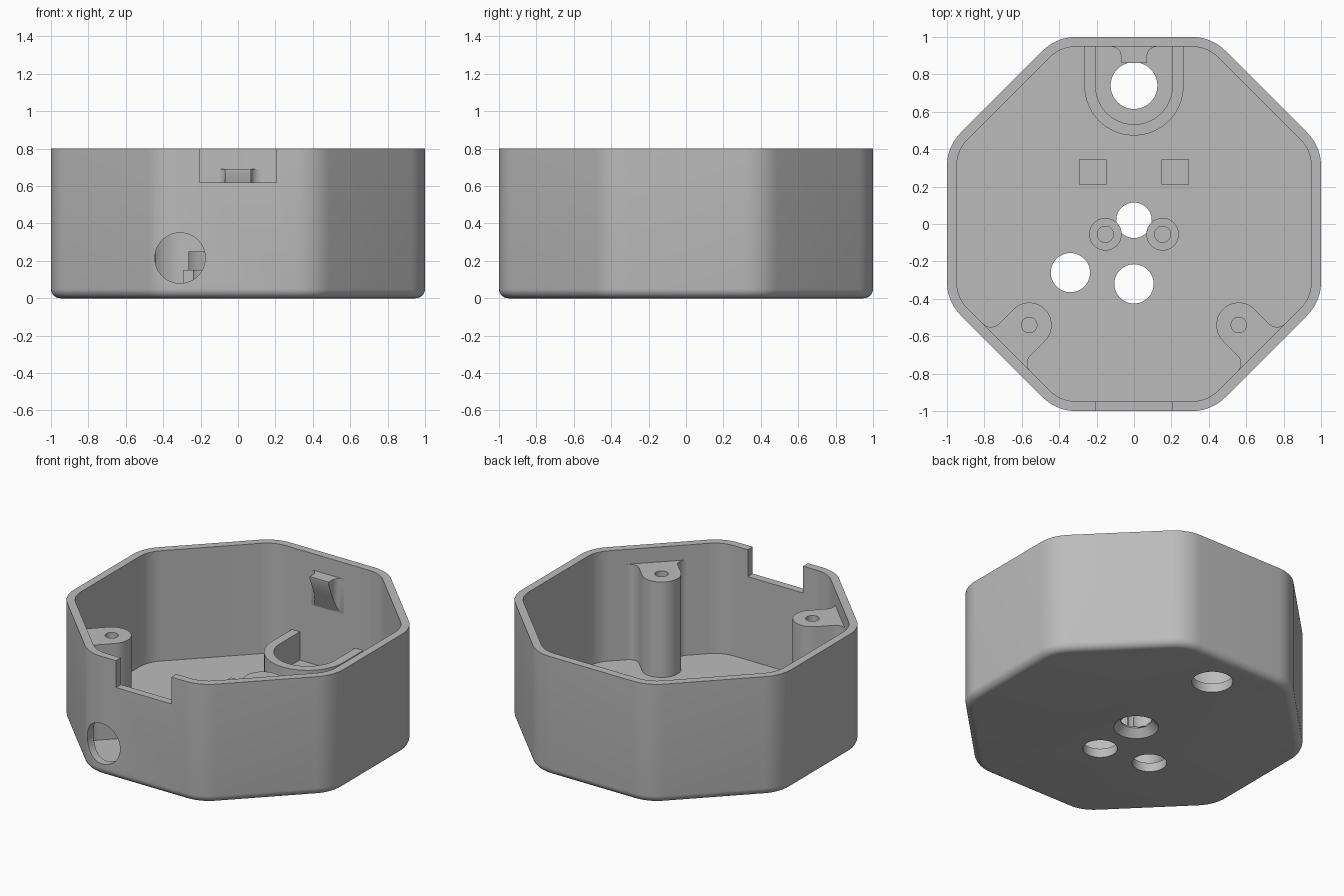
import bpy, bmesh
from math import sin, cos, pi, radians
from mathutils import Matrix, Vector

cube = bpy.data.objects.get("Cube")
if cube:
    bpy.data.objects.remove(cube, do_unlink=True)

grey = bpy.data.materials.new("plain grey")
grey.use_nodes = True
grey.diffuse_color = (0.5, 0.5, 0.5, 1)
grey.node_tree.nodes["Principled BSDF"].inputs["Base Color"].default_value = (0.5, 0.5, 0.5, 1)

HEIGHT, FLOOR, WALL = 0.8, 0.06, 0.052
INNER = 1 - WALL


def arc(cx, cy, r, a0, a1, n=12):
    steps = [radians(a0 + (a1 - a0) * i / n) for i in range(n + 1)]
    return [(cx + r * cos(a), cy + r * sin(a)) for a in steps]


def octagon(apothem, r):
    """Regular octagon outline with rounded corners."""
    pts = []
    for i in range(8):
        a = radians(45 * i + 22.5)
        d = (apothem - r) / cos(pi / 8)
        pts += arc(d * cos(a), d * sin(a), r, 45 * i, 45 * i + 45, 8)
    return pts


def loft(name, rings):
    """Skin a stack of (outline, z) rings and cap both ends."""
    bm = bmesh.new()
    loops = [[bm.verts.new((x, y, z)) for x, y in pts] for pts, z in rings]
    n = len(loops[0])
    for low, high in zip(loops, loops[1:]):
        for i in range(n):
            j = (i + 1) % n
            bm.faces.new((low[i], low[j], high[j], high[i]))
    bm.faces.new(loops[0][::-1])
    bm.faces.new(loops[-1])
    bmesh.ops.recalc_face_normals(bm, faces=bm.faces[:])
    mesh = bpy.data.meshes.new(name)
    bm.to_mesh(mesh)
    bm.free()
    mesh.materials.append(grey)
    obj = bpy.data.objects.new(name, mesh)
    bpy.context.collection.objects.link(obj)
    return obj


def prism(name, pts, z0, z1):
    return loft(name, [(pts, z0), (pts, z1)])


def disc(x, y, r):
    return arc(x, y, r, 0, 360, 48)[:-1]


def rect(x0, x1, y0, y1):
    return [(x0, y0), (x1, y0), (x1, y1), (x0, y1)]


def cut(obj, cutter):
    """Subtract a cutter, then discard it."""
    cutter.hide_render = True
    mod = obj.modifiers.new("cut", 'BOOLEAN')
    mod.operation, mod.solver, mod.object = 'DIFFERENCE', 'EXACT', cutter
    bpy.context.view_layer.objects.active = obj
    bpy.ops.object.modifier_apply(modifier=mod.name)
    bpy.data.objects.remove(cutter, do_unlink=True)


parts = []

# Open box: rounded bottom edge, outer wall, rim, inner wall, floor
FILLET = 0.05
rings = []
for k in range(7):
    a = k / 6 * pi / 2
    inset = FILLET * (1 - sin(a))
    rings.append((octagon(1 - inset, 0.25 - inset), FILLET * (1 - cos(a))))
inside = octagon(INNER, 0.2)
rings += [(octagon(1, 0.25), HEIGHT), (inside, HEIGHT), (inside, FLOOR)]
box = loft("box_shell", rings)
parts.append(box)

# Floor holes, the middle one countersunk from below
for x, y, r in [(0, 0.74, 0.125), (-0.34, -0.26, 0.105), (0, -0.32, 0.105)]:
    cut(box, prism("hole_cutter", disc(x, y, r), -0.1, 0.2))
cut(box, loft("countersink_cutter", [(disc(0, 0.02, 0.145), -0.01), (disc(0, 0.02, 0.095), 0.05),
                                     (disc(0, 0.02, 0.095), 0.2)]))

# Front notch and round cable hole
cut(box, prism("notch_cutter", rect(-0.205, 0.205, -1.1, -0.85), 0.62, 1))
cable = prism("cable_cutter", disc(0, 0, 0.135), 0, 0.4)
cable.data.transform(Matrix.Translation((-0.31, -0.75, 0.215)) @ Matrix.Rotation(pi / 2, 4, 'X'))
cut(box, cable)

# Corner screw posts, flaring into the diagonal walls
half = 0.12
reach = INNER - Vector((0.56, 0.54)).length
flare = 0.06
side = arc(reach - flare, half + flare, flare, 0, -90, 8)
outline = [(reach + 0.02, half + flare)] + side + arc(0, 0, half, 90, 270, 24)
outline += [(u, -v) for u, v in reversed(side)] + [(reach + 0.02, -half - flare)]
for label, sx in (("left", 1), ("right", -1)):
    ang = radians(-45 if sx > 0 else -135)
    pts = [(sx * 0.56 + u * cos(ang) - v * sin(ang), -0.54 + u * sin(ang) + v * cos(ang))
           for u, v in outline]
    post = prism(label + "_screw_post", pts, FLOOR - 0.01, 0.7)
    cut(post, prism("screw_cutter", disc(sx * 0.56, -0.54, 0.041), 0.2, 0.9))
    parts.append(post)

    # Small standoffs and square pads beside the centre
    boss = prism(label + "_standoff", disc(sx * 0.153, -0.055, 0.087), FLOOR - 0.01, 0.15)
    cut(boss, prism("pin_cutter", disc(sx * 0.153, -0.055, 0.043), 0.07, 0.3))
    parts.append(boss)
    xs = sorted((sx * 0.147, sx * 0.293))
    parts.append(prism(label + "_pad", rect(*xs, 0.21, 0.345), FLOOR - 0.01, 0.15))

# U-shaped rib around the rear hole
back = INNER + 0.01
u_rib = [(-0.265, back)] + arc(0, 0.738, 0.265, 180, 360, 32) + [(0.265, back), (0.205, back)]
u_rib += arc(0, 0.738, 0.205, 360, 180, 32) + [(-0.205, back)]
parts.append(prism("u_rib", u_rib, FLOOR - 0.01, 0.25))

# Rear catch: flared block with a sloping underside
flank = arc(0.12, 0.898, 0.05, 90, 180, 8)
catch_pts = [(0.12, back)] + flank + [(0.07, 0.86), (-0.07, 0.86)]
catch_pts += [(-x, y) for x, y in reversed(flank)] + [(-0.12, back)]
catch = prism("rear_catch", catch_pts, 0.4, 0.69)
bm = bmesh.new()
bm.from_mesh(catch.data)
slope = Vector((0, -0.22, -0.088))
res = bmesh.ops.bisect_plane(bm, geom=bm.verts[:] + bm.edges[:] + bm.faces[:],
                             plane_co=(0, 0.86, 0.675), plane_no=slope, clear_outer=True)
rim = [e for e in res["geom_cut"] if isinstance(e, bmesh.types.BMEdge)]
bmesh.ops.holes_fill(bm, edges=rim, sides=0)
bmesh.ops.recalc_face_normals(bm, faces=bm.faces[:])
bm.to_mesh(catch.data)
bm.free()
parts.append(catch)

# Smooth the curved walls, keep edges crisp
bpy.ops.object.select_all(action='DESELECT')
for obj in parts:
    obj.select_set(True)
bpy.context.view_layer.objects.active = box
bpy.ops.object.shade_smooth_by_angle(angle=radians(30))
